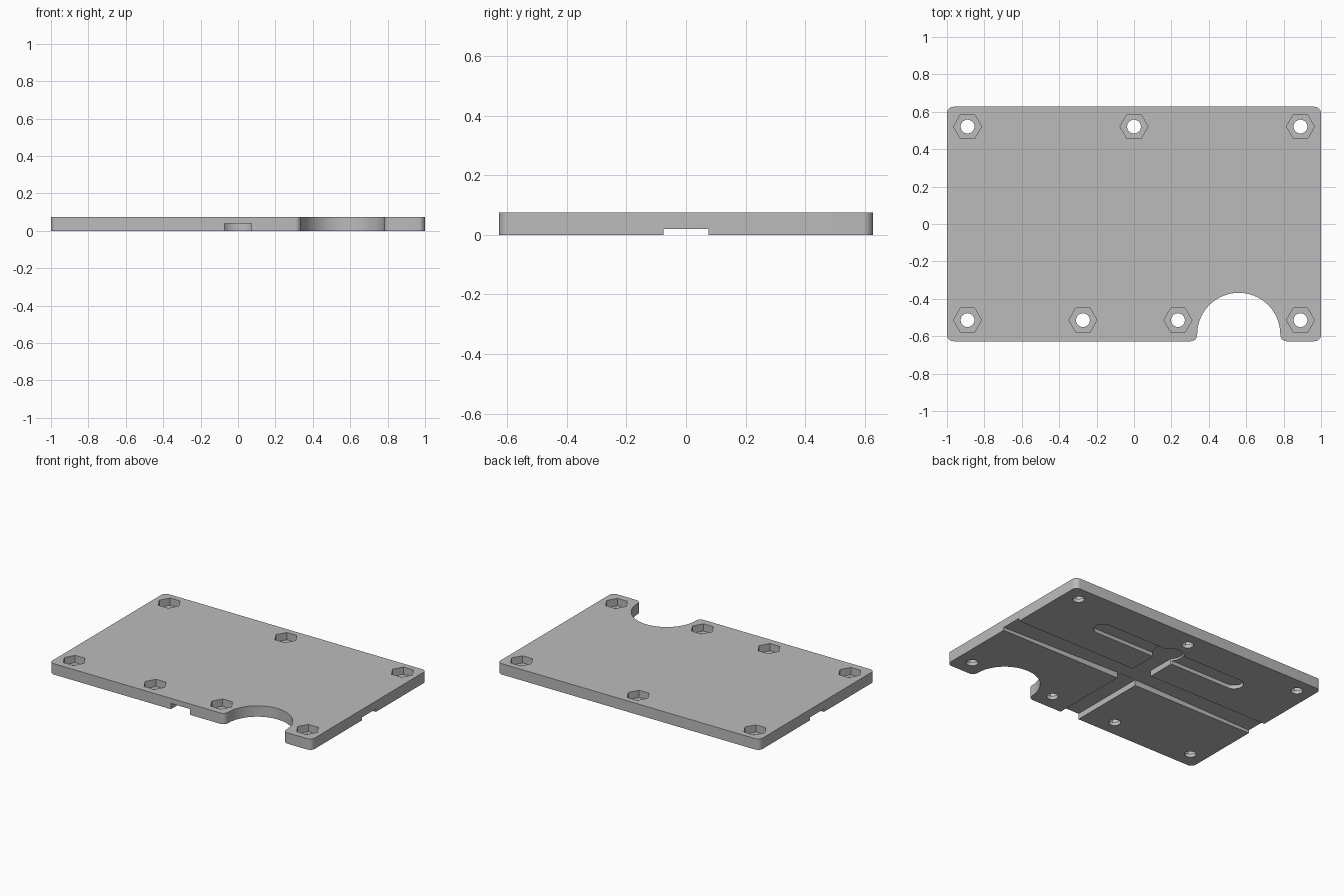
import bpy, bmesh, math
from mathutils import Vector

if "Cube" in bpy.data.objects:
    bpy.data.objects.remove(bpy.data.objects["Cube"])

HX, HY, T = 1.0, 0.627, 0.075   # half length, half depth, thickness
R = 0.035                       # corner radius
OVER = 0.02                     # cutter overshoot

grey = bpy.data.materials.new("light grey")
grey.use_nodes = True
grey.diffuse_color = (0.5, 0.5, 0.5, 1)
grey.node_tree.nodes["Principled BSDF"].inputs["Base Color"].default_value = (0.5, 0.5, 0.5, 1)


def arc(cx, cy, r, start, end, steps):
    angles = [math.radians(start + (end - start) * i / steps) for i in range(steps + 1)]
    return [(cx + r * math.cos(a), cy + r * math.sin(a)) for a in angles]


def prism(name, points, low, high, along="z"):
    """Extrude a closed profile along z, or an x-z profile along y."""
    def place(p, d):
        return (p[0], p[1], d) if along == "z" else (p[0], d, p[1])
    bm = bmesh.new()
    face = bm.faces.new([bm.verts.new(place(p, low)) for p in points])
    shift = Vector(place((0, 0), high - low))
    top = bmesh.ops.extrude_face_region(bm, geom=[face])["geom"]
    bmesh.ops.translate(bm, verts=[g for g in top if isinstance(g, bmesh.types.BMVert)], vec=shift)
    bmesh.ops.recalc_face_normals(bm, faces=bm.faces)
    mesh = bpy.data.meshes.new(name)
    bm.to_mesh(mesh)
    bm.free()
    mesh.materials.append(grey)
    obj = bpy.data.objects.new(name, mesh)
    bpy.context.collection.objects.link(obj)
    return obj


def cut(target, cutter):
    cutter.hide_render = True
    mod = target.modifiers.new("cut", 'BOOLEAN')
    mod.operation = 'DIFFERENCE'
    mod.solver = 'EXACT'
    mod.object = cutter
    bpy.context.view_layer.objects.active = target
    bpy.ops.object.modifier_apply(modifier=mod.name)
    bpy.data.objects.remove(cutter)


# Plate outline: rounded rectangle with a round bite in the front edge
nx, nr, ny = 0.56, 0.222, -0.59
outline = arc(-HX + R, -HY + R, R, 180, 270, 8)
outline += arc(nx - nr - R, -HY + R, R, 270, 360, 8)
outline += arc(nx, ny, nr, 180, 0, 40)
outline += arc(nx + nr + R, -HY + R, R, 180, 270, 8)
outline += arc(HX - R, -HY + R, R, 270, 360, 8)
outline += arc(HX - R, HY - R, R, 0, 90, 8)
outline += arc(-HX + R, HY - R, R, 90, 180, 8)
plate = prism("base_plate", outline, 0, T)

# Hexagonal nut pockets on top with through holes
back, front = 0.521, -0.514
spots = [(x, back) for x in (-0.89, 0, 0.89)]
spots += [(x, front) for x in (-0.89, -0.273, 0.235, 0.89)]
for x, y in spots:
    cut(plate, prism("nut_cutter", arc(x, y, 0.075, 0, 300, 5), 0.025, T + OVER))
    cut(plate, prism("hole_cutter", arc(x, y, 0.037, 0, 345, 23), -OVER, T + OVER))

# Crosswise groove underneath, deepest in the middle
groove = [(-HX - OVER, -OVER), (HX + OVER, -OVER), (HX + OVER, 0.02), (0, 0.042), (-HX - OVER, 0.02)]
cut(plate, prism("cross_groove_cutter", groove, -0.075, 0.075, "y"))

# Long rounded slot underneath
sy, sr, sx = 0.335, 0.06, 0.535
slot = arc(sx, sy, sr, -90, 90, 12) + arc(-sx, sy, sr, 90, 270, 12)
cut(plate, prism("slot_cutter", slot, -OVER, 0.026))

# Front channel ending in a round pocket
w, pr = 0.073, 0.1
lean = math.degrees(math.asin(w / pr))
channel = [(-w, -HY - OVER), (w, -HY - OVER)]
channel += arc(0, sy, pr, -90 + lean, 270 - lean, 32)
cut(plate, prism("channel_cutter", channel, -OVER, 0.04))

# Smooth the round walls, keep the edges sharp
bpy.ops.object.select_all(action='DESELECT')
plate.select_set(True)
bpy.context.view_layer.objects.active = plate
bpy.ops.object.shade_smooth_by_angle(angle=math.radians(30))
